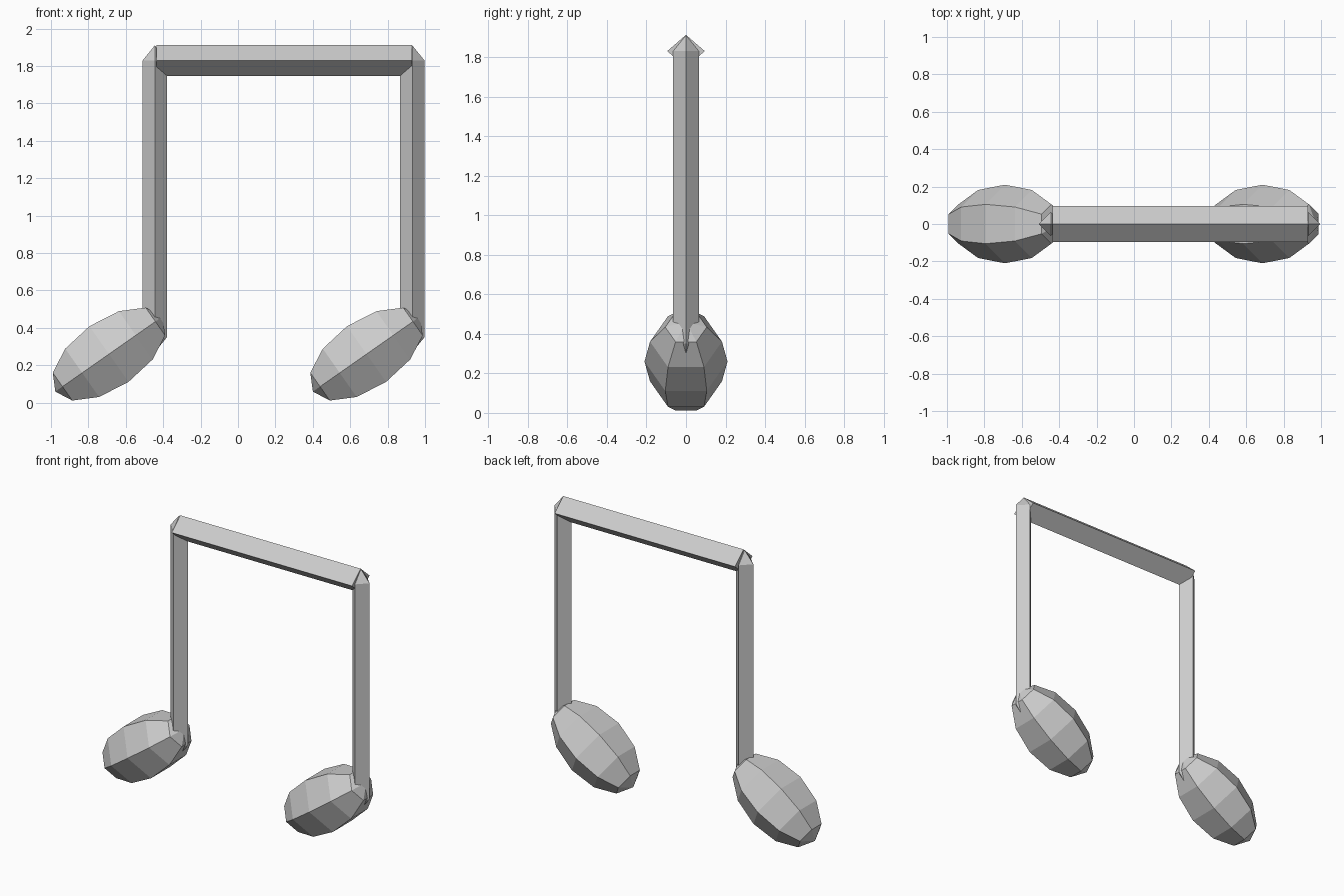
import bpy, bmesh
from math import sin, cos, pi, radians
from mathutils import Matrix, Vector

if "Cube" in bpy.data.objects:
    bpy.data.objects.remove(bpy.data.objects["Cube"])


def finish(name, bm):
    bmesh.ops.recalc_face_normals(bm, faces=bm.faces)
    mesh = bpy.data.meshes.new(name)
    bm.to_mesh(mesh)
    bm.free()
    obj = bpy.data.objects.new(name, mesh)
    bpy.context.collection.objects.link(obj)
    return obj


def note_head(name, x):
    # six-sided low-poly ball, stretched along its poles and tilted
    bm = bmesh.new()
    bmesh.ops.create_uvsphere(bm, u_segments=6, v_segments=6, radius=1)
    tilt = Matrix.Rotation(radians(55), 4, 'Y')
    size = Matrix.Diagonal((0.21, 0.21, 0.35, 1))
    bm.transform(Matrix.Translation((x, 0, 0.26)) @ tilt @ size)
    return finish(name, bm)


def stem(name, x, r=0.065, low=0.35, high=1.83, cap=0.08):
    # diamond-section post with pointed ends
    bm = bmesh.new()
    rings = [[bm.verts.new((x + r * cos(i * pi / 2), r * sin(i * pi / 2), z))
              for i in range(4)] for z in (low, high)]
    tips = [bm.verts.new((x, 0, low - cap)), bm.verts.new((x, 0, high + cap))]
    for i in range(4):
        j = (i + 1) % 4
        bm.faces.new((rings[0][i], rings[0][j], rings[1][j], rings[1][i]))
        for ring, tip in zip(rings, tips):
            bm.faces.new((ring[i], ring[j], tip))
    return finish(name, bm)


def beam(name, x0, x1, ry=0.095, rz=0.082, z=1.83):
    # flat-ended diamond bar joining the stems
    bm = bmesh.new()
    section = [bm.verts.new((x0, ry * cos(i * pi / 2), z + rz * sin(i * pi / 2)))
               for i in range(4)]
    face = bm.faces.new(section)
    ext = bmesh.ops.extrude_face_region(bm, geom=[face], use_keep_orig=True)
    moved = [g for g in ext["geom"] if isinstance(g, bmesh.types.BMVert)]
    bmesh.ops.translate(bm, verts=moved, vec=Vector((x1 - x0, 0, 0)))
    return finish(name, bm)


# two notes, the second a copy shifted to the right
for side, dx in (("left", 0), ("right", 1.377)):
    note_head(side + "_note_head", -0.69 + dx)
    stem(side + "_stem", -0.445 + dx)

beam("beam", -0.437, 0.93)
